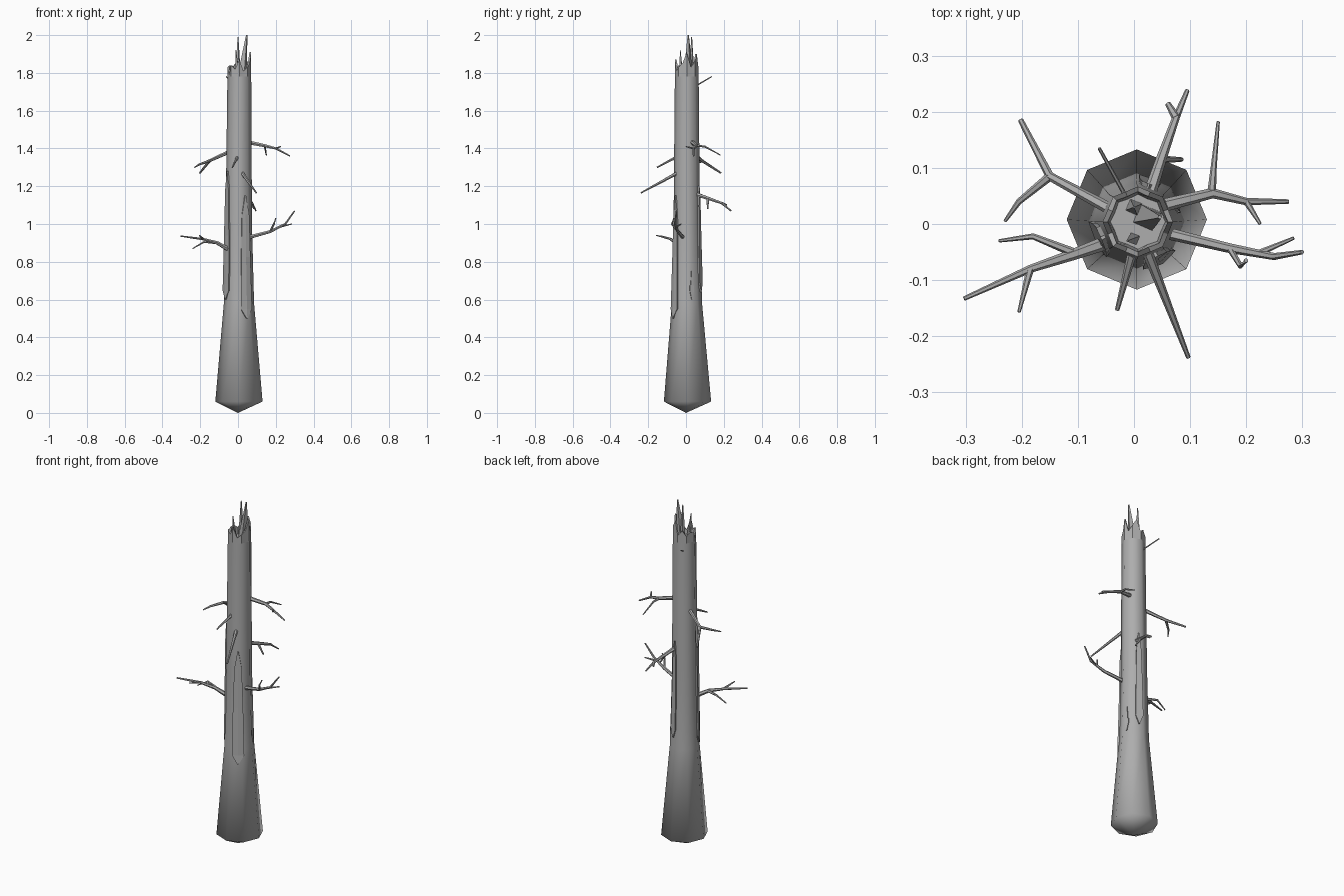
import bpy, bmesh, math
from mathutils import Vector

cube = bpy.data.objects.get("Cube")
if cube:
    bpy.data.objects.remove(cube, do_unlink=True)

bark = bpy.data.materials.new("dead wood grey")
bark.use_nodes = True
GREY = (0.42, 0.42, 0.42, 1)
bark.diffuse_color = GREY
bark.node_tree.nodes["Principled BSDF"].inputs["Base Color"].default_value = GREY

# Trunk stations: height, radius, centre x, centre y
STATIONS = [(0.06, 0.125, 0.005, 0.008), (0.58, 0.08, 0.005, 0.005),
            (1.0, 0.07, 0.004, 0.004), (1.78, 0.063, 0.007, 0.004),
            (2.0, 0.062, 0.007, 0.004)]


def on_trunk(angle, z, offset=0.0):
    """Point on the eight-sided trunk surface, pushed out by offset."""
    for a, b in zip(STATIONS, STATIONS[1:]):
        if z <= b[0]:
            break
    t = (z - a[0]) / (b[0] - a[0])
    r, cx, cy = (a[i] + (b[i] - a[i]) * t for i in (1, 2, 3))
    half = math.pi / 8
    r *= math.cos(half) / math.cos(angle % (2 * half) - half)
    r += offset
    return Vector((cx + r * math.cos(angle), cy + r * math.sin(angle), z))


def finish(name, bm, smooth=None):
    bmesh.ops.recalc_face_normals(bm, faces=bm.faces)
    mesh = bpy.data.meshes.new(name)
    bm.to_mesh(mesh)
    bm.free()
    mesh.materials.append(bark)
    obj = bpy.data.objects.new(name, mesh)
    bpy.context.collection.objects.link(obj)
    if smooth:
        bpy.ops.object.select_all(action='DESELECT')
        obj.select_set(True)
        bpy.context.view_layer.objects.active = obj
        bpy.ops.object.shade_smooth_by_angle(angle=math.radians(smooth))
    return obj


def bridge(bm, rings):
    for a, b in zip(rings, rings[1:]):
        n = len(a)
        for i in range(n):
            j = (i + 1) % n
            bm.faces.new((a[i], a[j], b[j], b[i]))


def trunk():
    bm = bmesh.new()
    rings = [[bm.verts.new(on_trunk(math.tau * i / 8, s[0])) for i in range(8)]
             for s in STATIONS[:4]]
    bridge(bm, rings)
    tip = bm.verts.new((0, 0, 0))
    for i in range(8):
        bm.faces.new((rings[0][i], tip, rings[0][(i + 1) % 8]))
    finish("trunk", bm, 70)


def crown():
    # Jagged hollow rim, heights run round from the left side
    heights = [1.91, 1.83, 1.86, 1.9, 1.82, 1.85, 1.82, 1.84,
               1.83, 1.79, 1.84, 1.82, 1.87, 1.81, 1.83, 1.85]
    n = len(heights)
    ang = [math.tau * i / n for i in range(n)]
    bm = bmesh.new()

    def ring(zs, offset):
        return [bm.verts.new(on_trunk(a, z, offset)) for a, z in zip(ang, zs)]
    rings = [ring([1.78] * n, 0), ring(heights, 0),
             ring(heights, -0.009), ring([1.785] * n, -0.014)]
    bridge(bm, rings)
    bm.faces.new(rings[-1])
    finish("splintered_rim", bm, 20)


def splinter(name, base, tip, size):
    bm = bmesh.new()
    base, tip = Vector(base), Vector(tip)
    rings = []
    for t, s in ((0, size), (0.5, size * 0.6), (1, size * 0.15)):
        c = base.lerp(tip, t)
        rings.append([bm.verts.new(c + Vector((math.cos(a), math.sin(a), 0)) * s)
                      for a in (0.4, 2.0, 3.5, 5.1)])
    bridge(bm, rings)
    bm.faces.new(rings[0])
    bm.faces.new(rings[-1])
    finish(name, bm)


def bark_strip(name, degrees, width, low, high, lift):
    # Plate following the trunk, with pointed ends
    bm = bmesh.new()
    rings = []
    mid = math.radians(degrees)
    steps = [(low, 0.1), (low + 0.05, 1), ((low + high) / 2, 0.9),
             (high - 0.1, 0.7), (high, 0.1)]
    for z, w in steps:
        h = math.radians(width) / 2 * w
        rings.append([bm.verts.new(on_trunk(mid + a, z, o)) for a, o in
                      ((-h, -0.01), (-h, lift), (0, lift), (h, lift), (h, -0.01))])
    bridge(bm, rings)
    bm.faces.new(rings[0])
    bm.faces.new(rings[-1])
    finish(name, bm)


def limb(name, points, thick, thin):
    # Six-sided tapering tube along a path
    bm = bmesh.new()
    pts = [Vector(p) for p in points]
    rings = []
    for i, p in enumerate(pts):
        d = (pts[min(i + 1, len(pts) - 1)] - pts[max(i - 1, 0)]).normalized()
        u = d.cross(Vector((0, 0, 1))).normalized()
        v = d.cross(u)
        r = thick + (thin - thick) * i / (len(pts) - 1)
        rings.append([bm.verts.new(p + (u * math.cos(a) + v * math.sin(a)) * r)
                      for a in (math.tau * k / 6 for k in range(6))])
    bridge(bm, rings)
    bm.faces.new(rings[0])
    bm.faces.new(rings[-1])
    finish(name, bm, 50)


trunk()
crown()
splinter("tall_splinter", (0.022, 0.012, 1.78), (0.046, 0.012, 2.0), 0.026)
splinter("back_splinter", (0.0, 0.03, 1.78), (0.0, 0.03, 1.99), 0.016)
splinter("front_splinter", (0.0, -0.026, 1.78), (-0.012, -0.03, 1.92), 0.012)

bark_strip("front_bark_strip", 300, 45, 0.5, 1.15, 0.008)
bark_strip("right_bark_strip", 205, 50, 0.6, 1.28, 0.008)
bark_strip("back_bark_strip", 72, 30, 0.64, 1.2, 0.008)
bark_strip("left_bark_strip", 20, 18, 0.6, 0.75, 0.006)

# Branches and their twigs
limb("upper_left_branch", [(0.04, 0.03, 1.435), (0.14, 0.055, 1.415),
                           (0.2, 0.04, 1.4), (0.275, 0.04, 1.36)], 0.012, 0.004)
limb("upper_left_twig", [(0.138, 0.052, 1.415), (0.142, 0.1, 1.41),
                         (0.15, 0.182, 1.365)], 0.008, 0.003)
limb("upper_left_fork", [(0.2, 0.04, 1.4), (0.225, 0.0, 1.41)], 0.006, 0.003)

limb("back_branch", [(0.025, 0.045, 1.16), (0.05, 0.12, 1.135),
                     (0.075, 0.19, 1.11), (0.095, 0.238, 1.07)], 0.012, 0.004)
limb("back_fork", [(0.075, 0.19, 1.11), (0.06, 0.215, 1.1)], 0.008, 0.005)
limb("back_twig", [(0.05, 0.115, 1.135), (0.085, 0.115, 1.08)], 0.007, 0.004)

limb("top_back_twig", [(-0.015, 0.05, 1.73), (-0.062, 0.135, 1.78)], 0.004, 0.003)

limb("upper_right_branch", [(-0.03, 0.02, 1.39), (-0.15, 0.085, 1.335),
                            (-0.202, 0.185, 1.27)], 0.011, 0.005)
limb("upper_right_twig", [(-0.15, 0.085, 1.335), (-0.205, 0.04, 1.315),
                          (-0.23, 0.005, 1.3)], 0.008, 0.003)

limb("lower_right_branch", [(-0.04, -0.03, 0.86), (-0.11, -0.055, 0.9),
                            (-0.185, -0.08, 0.92), (-0.303, -0.133, 0.936)],
     0.013, 0.004)
limb("lower_right_fork", [(-0.185, -0.08, 0.92), (-0.205, -0.157, 0.94)], 0.007, 0.003)
limb("lower_right_twig", [(-0.11, -0.05, 0.9), (-0.18, -0.022, 0.905),
                          (-0.24, -0.03, 0.87)], 0.008, 0.003)

limb("lower_left_branch", [(0.04, -0.012, 0.925), (0.17, -0.043, 0.96),
                           (0.25, -0.058, 1.0), (0.3, -0.05, 1.07)], 0.011, 0.004)
limb("lower_left_fork", [(0.22, -0.053, 0.985), (0.285, -0.025, 1.0)], 0.006, 0.003)
limb("lower_left_twig", [(0.17, -0.043, 0.96), (0.19, -0.075, 1.0),
                         (0.2, -0.065, 1.03)], 0.006, 0.004)

limb("long_front_stub", [(0.022, -0.045, 1.27), (0.097, -0.238, 1.165)], 0.01, 0.004)
limb("short_front_stub", [(0.0, -0.04, 1.36), (-0.03, -0.153, 1.3)], 0.009, 0.004)
